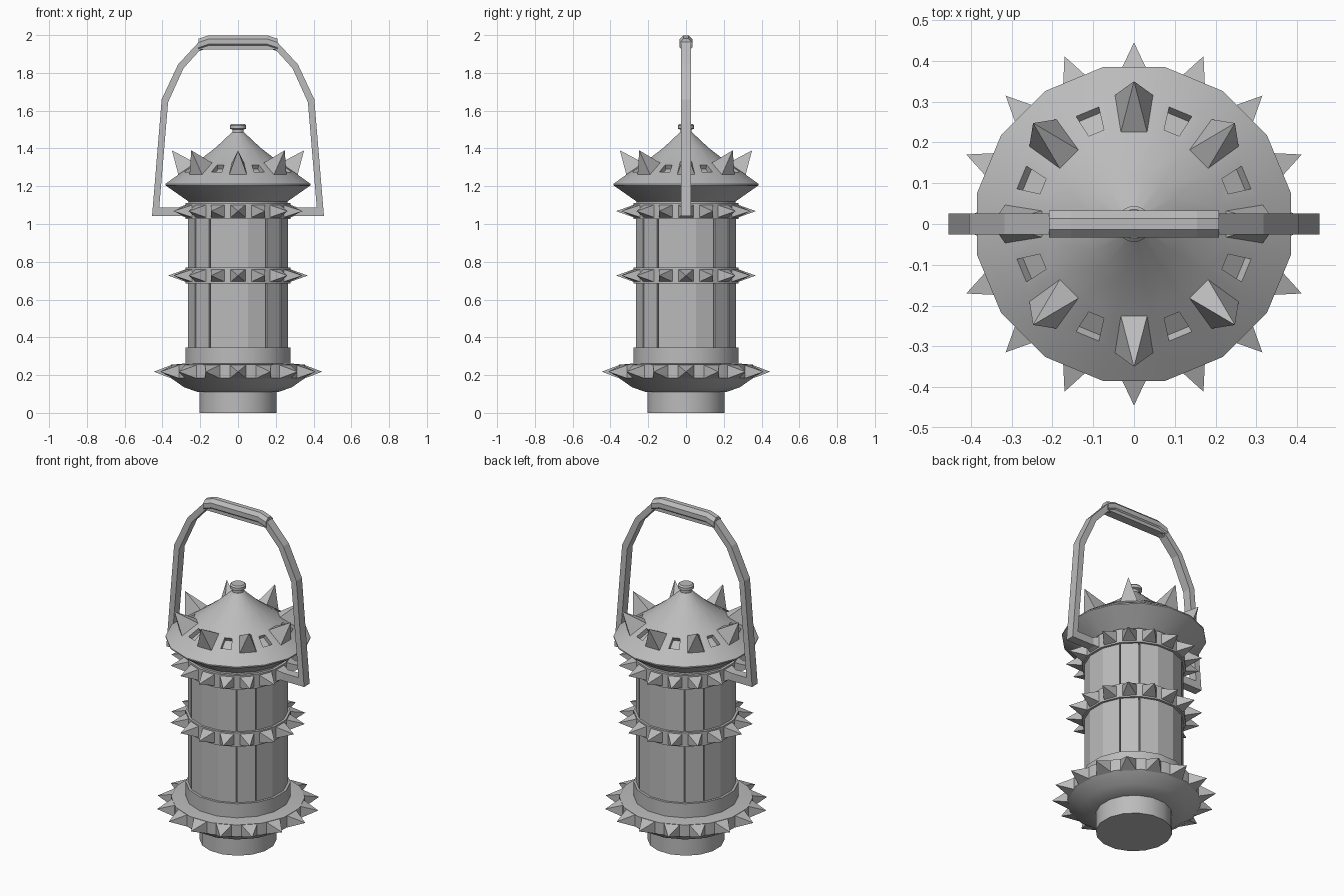
import bpy, bmesh, math
from mathutils import Vector

if "Cube" in bpy.data.objects:
    bpy.data.objects.remove(bpy.data.objects["Cube"])

N = 16
OFF = math.pi / N

mat = bpy.data.materials.new("grey_metal")
mat.diffuse_color = (0.5, 0.5, 0.5, 1)
mat.use_nodes = True
mat.node_tree.nodes["Principled BSDF"].inputs["Base Color"].default_value = mat.diffuse_color


def finish(name, bm, smooth=False):
    bmesh.ops.recalc_face_normals(bm, faces=bm.faces[:])
    me = bpy.data.meshes.new(name)
    bm.to_mesh(me)
    bm.free()
    ob = bpy.data.objects.new(name, me)
    bpy.context.collection.objects.link(ob)
    me.materials.append(mat)
    if smooth:
        bpy.ops.object.select_all(action='DESELECT')
        ob.select_set(True)
        bpy.context.view_layer.objects.active = ob
        bpy.ops.object.shade_smooth_by_angle(angle=math.radians(28))
    return ob


def loft(bm, rings):
    """Skin closed rings of points and cap both ends."""
    vs = [[bm.verts.new(p) for p in ring] for ring in rings]
    n = len(vs[0])
    for a, b in zip(vs, vs[1:]):
        for i in range(n):
            j = (i + 1) % n
            bm.faces.new((a[i], a[j], b[j], b[i]))
    bm.faces.new(vs[0][::-1])
    bm.faces.new(vs[-1])


def polar(r, a, z):
    return Vector((r * math.cos(a), r * math.sin(a), z))


def lathe(name, profile, smooth=True):
    bm = bmesh.new()
    loft(bm, [[polar(r, OFF + i * math.tau / N, z) for i in range(N)]
              for r, z in profile])
    return finish(name, bm, smooth)


def spin_point(a, r, t, z):
    """Point at radius r, sideways offset t, height z, around angle a."""
    return Vector((r * math.cos(a) - t * math.sin(a),
                   r * math.sin(a) + t * math.cos(a), z))


def spikes(name, count, corners, tip):
    bm = bmesh.new()
    for k in range(count):
        a = k * math.tau / count
        base = [bm.verts.new(spin_point(a, *c)) for c in corners]
        top = bm.verts.new(spin_point(a, *tip))
        bm.faces.new(base)
        for i in range(4):
            bm.faces.new((base[i], base[(i + 1) % 4], top))
    return finish(name, bm)


def ring_spikes(name, r, tip, z, w, h):
    spikes(name, 16, [(r, -w, z - h), (r, w, z - h), (r, w, z + h), (r, -w, z + h)],
           (tip, 0, z))


# Base foot, flared dish, collar
lathe("foot", [(0.208, 0), (0.208, 0.115)])
lathe("base_dish", [(0.215, 0.11), (0.29, 0.135), (0.355, 0.18), (0.362, 0.185),
                    (0.362, 0.255), (0.28, 0.262)])
lathe("base_collar", [(0.284, 0.25), (0.284, 0.345)])
ring_spikes("base_spikes", 0.352, 0.445, 0.218, 0.044, 0.036)

# Body core with separate side panels
lathe("body_core", [(0.252, 0.34), (0.252, 1.13)])
bm = bmesh.new()
step, gap = math.tau / N, 0.014
start = -1.5 * step
for k in range(8):
    facets = 3 if k % 2 == 0 else 1
    angs = [start + i * step for i in range(facets + 1)]
    start = angs[-1]
    angs[0] += gap
    angs[-1] -= gap
    outline = [(0.27, a) for a in angs] + [(0.245, a) for a in reversed(angs)]
    loft(bm, [[polar(r, a, z) for r, a in outline] for z in (0.34, 1.04)])
finish("body_panels", bm)

# Spiked bands
for name, z in (("middle", 0.727), ("upper", 1.068)):
    lathe(name + "_band", [(0.284, z - 0.042), (0.284, z + 0.042)])
    ring_spikes(name + "_band_spikes", 0.275, 0.37, z, 0.04, 0.034)

# Lid with recessed slots
lid = lathe("lid", [(0.268, 1.10), (0.268, 1.12), (0.392, 1.205), (0.392, 1.212),
                    (0.31, 1.27), (0.21, 1.337), (0.12, 1.405), (0.033, 1.485)])
bm = bmesh.new()
for k in range(8):
    a = (k + 0.5) * math.tau / 8
    quad = [(0.30, -0.03, 1.277), (0.30, 0.03, 1.277),
            (0.243, 0.02, 1.315), (0.243, -0.02, 1.315)]
    loft(bm, [[spin_point(a, r + 0.55 * d, t, z + 0.83 * d) for r, t, z in quad]
              for d in (-0.03, 0.04)])
cutter = finish("slot_cutter", bm)
cutter.hide_render = True
mod = lid.modifiers.new("slots", 'BOOLEAN')
mod.object = cutter
mod.operation = 'DIFFERENCE'
mod.solver = 'EXACT'
bpy.context.view_layer.objects.active = lid
bpy.ops.object.modifier_apply(modifier=mod.name)
bpy.data.objects.remove(cutter)

# Lid spikes and top knob
spikes("lid_spikes", 8, [(0.315, -0.048, 1.258), (0.315, 0.048, 1.258),
                         (0.222, 0.033, 1.322), (0.222, -0.033, 1.322)],
       (0.35, 0, 1.39))
lathe("knob", [(0.031, 1.47), (0.031, 1.50), (0.044, 1.505), (0.044, 1.522), (0.036, 1.53)])

# Bail handle: flat strip between outer and inner outlines, mirrored
outer = [(0.27, 1.042), (0.455, 1.042), (0.404, 1.66), (0.317, 1.845), (0.206, 1.965)]
inner = [(0.27, 1.088), (0.417, 1.088), (0.37, 1.645), (0.288, 1.825), (0.197, 1.925)]
pairs = list(zip(outer, inner))
pairs += [((-o[0], o[1]), (-i[0], i[1])) for o, i in reversed(pairs)]
bm = bmesh.new()
loft(bm, [[Vector((o[0], -0.026, o[1])), Vector((o[0], 0.026, o[1])),
           Vector((i[0], 0.026, i[1])), Vector((i[0], -0.026, i[1]))] for o, i in pairs])
finish("handle", bm)

# Grip: eight-sided sleeve with drooping ends
bm = bmesh.new()
rings = []
for x, z in ((-0.208, 1.948), (-0.155, 1.966), (0.155, 1.966), (0.208, 1.948)):
    rings.append([Vector((x, 0.036 * math.cos(i * math.tau / 8 + math.pi / 8),
                          z + 0.036 * math.sin(i * math.tau / 8 + math.pi / 8)))
                  for i in range(8)])
loft(bm, rings)
finish("grip", bm)
